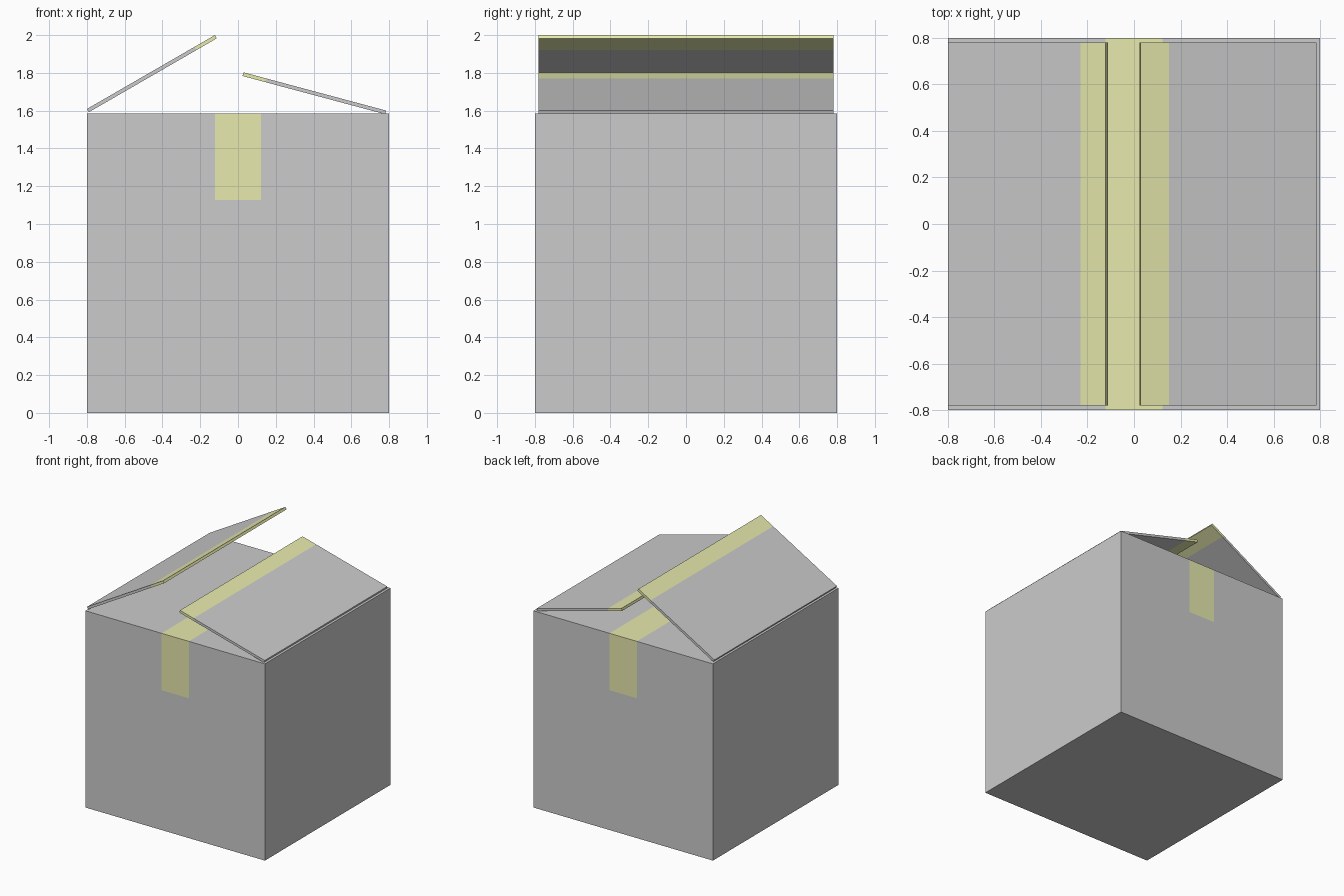
import bpy, bmesh
from math import radians
from mathutils import Vector, Matrix

if "Cube" in bpy.data.objects:
    bpy.data.objects.remove(bpy.data.objects["Cube"])

tape_mat = bpy.data.materials.new("tape_yellow")
tape_mat.diffuse_color = (0.80, 0.82, 0.42, 1)
tape_mat.use_nodes = True
tape_mat.node_tree.nodes["Principled BSDF"].inputs["Base Color"].default_value = tape_mat.diffuse_color


def taped_slab(name, size, matrix, cuts, is_tape):
    """Box sliced at (axis, offset) planes; faces passing is_tape get the tape colour."""
    bm = bmesh.new()
    bmesh.ops.create_cube(bm, size=1)
    bmesh.ops.scale(bm, vec=size, verts=bm.verts)
    for axis, offset in cuts:
        normal = Vector((0, 0, 0))
        normal[axis] = 1
        bmesh.ops.bisect_plane(bm, geom=bm.verts[:] + bm.edges[:] + bm.faces[:],
                               plane_co=normal * offset, plane_no=normal)
    for face in bm.faces:
        face.material_index = int(is_tape(face.calc_center_median()))
    bm.transform(matrix)
    mesh = bpy.data.meshes.new(name)
    bm.to_mesh(mesh)
    bm.free()
    mesh.materials.append(None)
    mesh.materials.append(tape_mat)
    obj = bpy.data.objects.new(name, mesh)
    bpy.context.collection.objects.link(obj)
    return obj


# Carton body, tape strip over the top and down the front and back
W, H = 1.6, 1.585
TAPE_HALF, TAPE_LOW = 0.122, 1.127 - H / 2
taped_slab("carton_body", (W, W, H), Matrix.Translation((0, 0, H / 2)),
           [(0, -TAPE_HALF), (0, TAPE_HALF), (2, TAPE_LOW)],
           lambda c: abs(c.x) < TAPE_HALF and c.z > TAPE_LOW)

# Two open lid flaps, each with tape along its free edge
LENGTH, THICK, TAPE = 0.782, 0.02, 0.125
for name, side, angle, x, z in (("left_flap", 1, -30, -0.456, 1.796),
                                ("right_flap", -1, 15, 0.404, 1.692)):
    edge = side * (LENGTH / 2 - TAPE)
    taped_slab(name, (LENGTH, 1.56, THICK),
               Matrix.Translation((x, 0, z)) @ Matrix.Rotation(radians(angle), 4, 'Y'),
               [(0, edge)], lambda c: c.x * side > edge * side)
